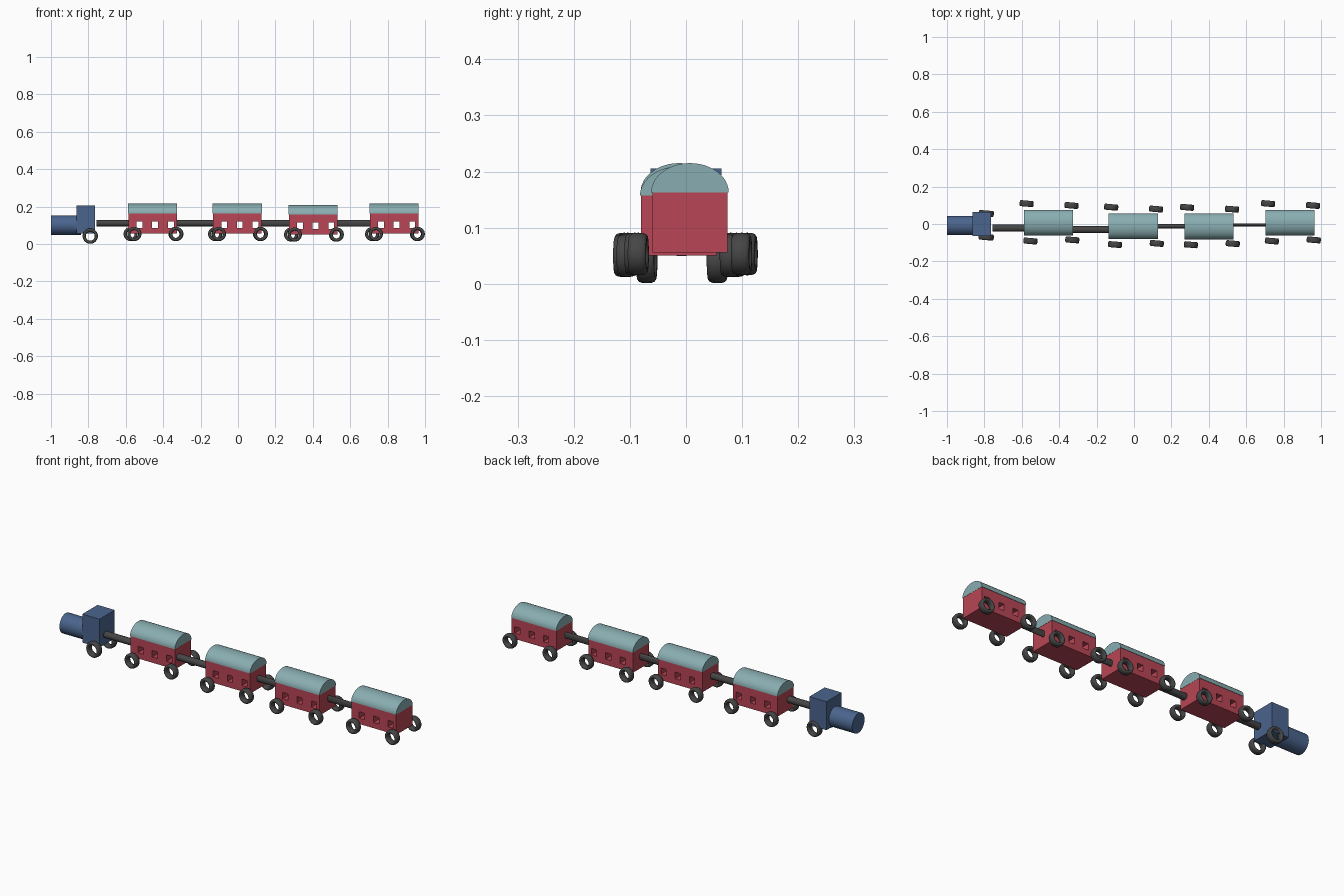
import bpy, bmesh, math
from mathutils import Matrix, Vector

if "Cube" in bpy.data.objects:
    bpy.data.objects.remove(bpy.data.objects["Cube"])


def material(name, rgb):
    m = bpy.data.materials.new(name)
    m.diffuse_color = (*rgb, 1)
    m.use_nodes = True
    m.node_tree.nodes["Principled BSDF"].inputs["Base Color"].default_value = m.diffuse_color
    return m


BLUE = material("blue", (0.07, 0.13, 0.27))
RED = material("red", (0.48, 0.06, 0.09))
TEAL = material("teal", (0.25, 0.42, 0.44))
DARK = material("dark", (0.06, 0.06, 0.06))


def finish(name, bm, mat, smooth=True):
    bmesh.ops.recalc_face_normals(bm, faces=bm.faces)
    me = bpy.data.meshes.new(name)
    bm.to_mesh(me)
    bm.free()
    ob = bpy.data.objects.new(name, me)
    bpy.context.collection.objects.link(ob)
    if mat:
        me.materials.append(mat)
    if smooth:
        bpy.ops.object.select_all(action='DESELECT')
        ob.select_set(True)
        bpy.context.view_layer.objects.active = ob
        bpy.ops.object.shade_smooth_by_angle(angle=math.radians(40))
    return ob


def add_box(bm, c, size):
    bmesh.ops.create_cube(bm, size=1, matrix=Matrix.Translation(c) @ Matrix.Diagonal((*size, 1)))


def box(name, c, size, mat):
    bm = bmesh.new()
    add_box(bm, c, size)
    return finish(name, bm, mat, False)


def rod(name, x0, x1, y, z, ry, rz, mat):
    # cylinder along x with an elliptical section
    bm = bmesh.new()
    m = (Matrix.Translation(((x0 + x1) / 2, y, z)) @ Matrix.Diagonal((1, ry, rz, 1))
         @ Matrix.Rotation(math.pi / 2, 4, 'Y'))
    bmesh.ops.create_cone(bm, cap_ends=True, segments=32, radius1=1, radius2=1,
                          depth=x1 - x0, matrix=m)
    return finish(name, bm, mat)


def wheel(name, x, y, z, r=0.038, width=0.033, tilt=-5):
    # rounded tyre ring spun round the y axis
    bm = bmesh.new()
    n, k, tube = 32, 14, 0.0085
    m = Matrix.Translation((x, y, z)) @ Matrix.Rotation(math.radians(tilt), 4, 'Z')
    sp = lambda v: math.copysign(abs(v) ** 0.75, v)
    rings = []
    for i in range(n):
        a = 2 * math.pi * i / n
        ring = []
        for j in range(k):
            b = 2 * math.pi * j / k
            q = r - tube + tube * sp(math.cos(b))
            ring.append(bm.verts.new(m @ Vector((q * math.cos(a), width / 2 * sp(math.sin(b)),
                                                 q * math.sin(a)))))
        rings.append(ring)
    for i in range(n):
        p, q = rings[i], rings[(i + 1) % n]
        for j in range(k):
            bm.faces.new((p[j], q[j], q[(j + 1) % k], p[(j + 1) % k]))
    return finish(name, bm, DARK)


def roof(name, x, y, z, half_len, half_w, h):
    # half-ellipse vault extruded along x
    bm = bmesh.new()
    n = 24
    arc = [bm.verts.new((x - half_len, y + half_w * math.cos(math.pi * i / n),
                         z + h * math.sin(math.pi * i / n))) for i in range(n + 1)]
    f = bm.faces.new(arc)
    ext = bmesh.ops.extrude_face_region(bm, geom=[f])
    bmesh.ops.translate(bm, vec=(2 * half_len, 0, 0),
                        verts=[v for v in ext["geom"] if isinstance(v, bmesh.types.BMVert)])
    return finish(name, bm, TEAL)


# engine
rod("boiler", -1.0, -0.84, -0.008, 0.101, 0.052, 0.052, BLUE)
box("cab", (-0.814, 0, 0.13), (0.1, 0.127, 0.15), BLUE)
wheel("engine_wheel_back", -0.79, 0.056, 0.042, 0.041)
wheel("engine_wheel_front", -0.79, -0.07, 0.042, 0.041)

# wagons: centre x, y and height offset
WAGONS = [(-0.456, 0.007, 0), (-0.004, -0.012, 0), (0.402, -0.013, -0.006), (0.835, 0.007, 0)]
WHEELS = [(-0.118, 0.102), (0.122, 0.092), (-0.098, -0.098), (0.126, -0.092)]
for i, (x, y, dz) in enumerate(WAGONS, 1):
    body = box(f"wagon_body_{i}", (x, y, 0.11 + dz), (0.26, 0.134, 0.108), RED)
    # windows cut straight through
    bm = bmesh.new()
    for wx in (-0.07, 0.013, 0.097):
        add_box(bm, (x + wx, y, 0.103 + dz), (0.031, 0.3, 0.034))
    cutter = finish(f"window_cutter_{i}", bm, None, False)
    cutter.hide_render = True
    cutter.hide_viewport = True
    mod = body.modifiers.new("windows", 'BOOLEAN')
    mod.operation = 'DIFFERENCE'
    mod.solver = 'EXACT'
    mod.object = cutter
    roof(f"wagon_roof_{i}", x, y, 0.163 + dz, 0.131, 0.069, 0.052)
    for j, (wx, wy) in enumerate(WHEELS, 1):
        wheel(f"wagon_{i}_wheel_{j}", x + wx, y + wy, 0.053 + dz / 2)

# coupling rods
for i, (x0, x1, y, ry) in enumerate([(-0.757, -0.58, -0.022, 0.018), (-0.335, -0.13, -0.03, 0.018),
                                     (0.12, 0.278, -0.012, 0.011), (0.525, 0.71, -0.005, 0.008)], 1):
    rod(f"coupling_{i}", x0, x1, y, 0.111, ry, 0.017, DARK)
